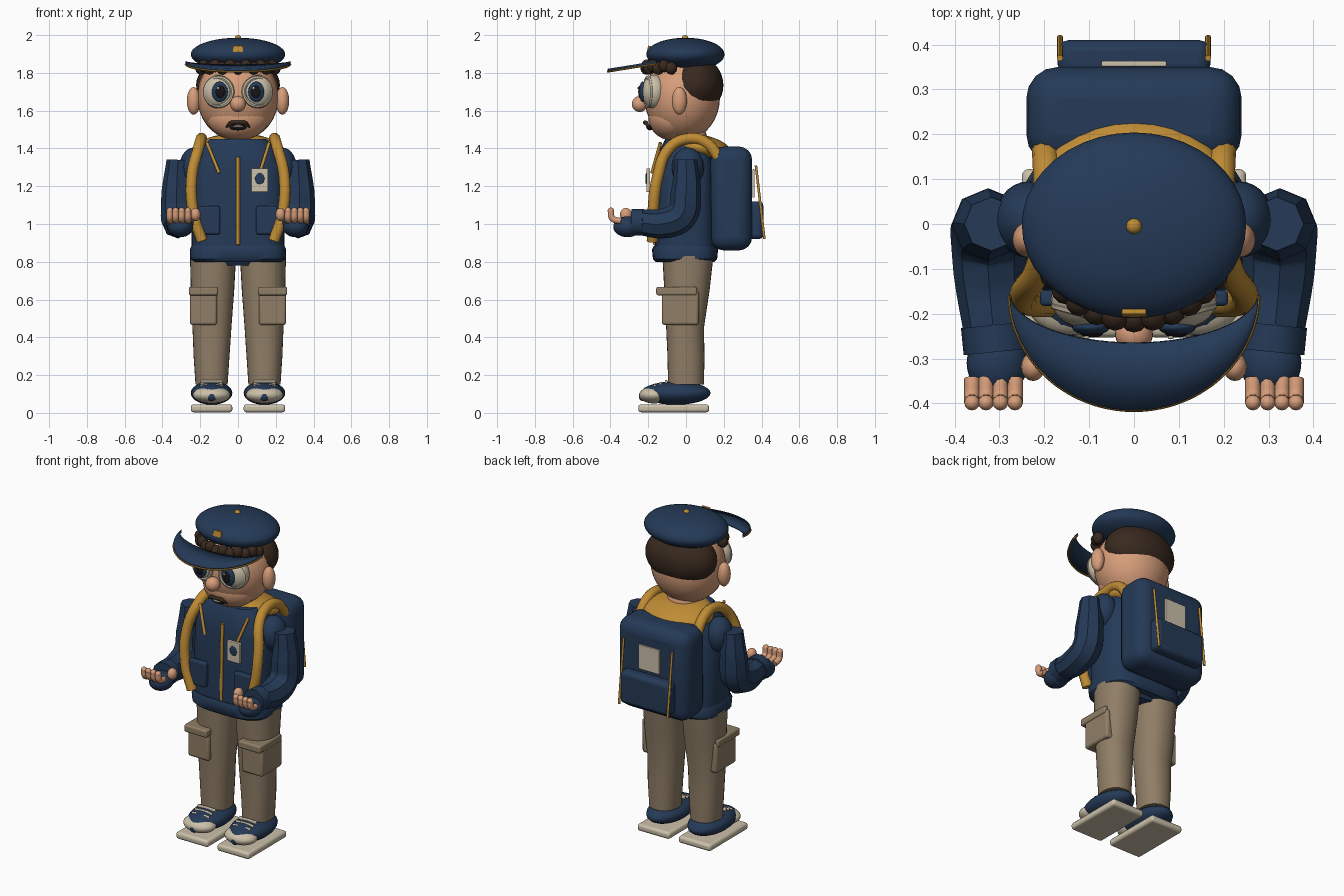
import bpy, bmesh, math
from mathutils import Vector

cube = bpy.data.objects.get("Cube")
if cube:
    bpy.data.objects.remove(cube)


def material(name, rgb):
    m = bpy.data.materials.new(name)
    m.use_nodes = True
    color = (*rgb, 1)
    m.diffuse_color = color
    m.node_tree.nodes["Principled BSDF"].inputs["Base Color"].default_value = color
    return m


navy = material("navy cloth", (.018, .042, .095))
skin = material("warm skin", (.68, .34, .195))
gold = material("ochre", (.52, .26, .035))
khaki = material("khaki", (.28, .21, .135))
brown = material("dark brown hair", (.04, .022, .013))
cream = material("cream", (.6, .53, .4))
black = material("black", (.008, .007, .009))


def finish(ob, name, mat):
    ob.name = name
    ob.data.name = name
    ob.data.materials.clear()
    ob.data.materials.append(mat)
    return ob


def ball(name, loc, radii, mat, rot=(0, 0, 0), seg=28):
    bpy.ops.mesh.primitive_uv_sphere_add(segments=seg, ring_count=seg // 2, location=loc, rotation=rot)
    ob = bpy.context.object
    ob.scale = radii
    return finish(ob, name, mat)


def box(name, loc, size, mat, bevel=.01, rot=(0, 0, 0), seg=3):
    bpy.ops.mesh.primitive_cube_add(size=1, location=loc, rotation=rot)
    ob = bpy.context.object
    ob.scale = size
    bpy.ops.object.transform_apply(location=False, rotation=False, scale=True)
    if bevel:
        mod = ob.modifiers.new("round", "BEVEL")
        mod.width, mod.segments = bevel, seg
    return finish(ob, name, mat)


def tube(name, points, radius, mat, radii=None, res=3):
    cu = bpy.data.curves.new(name, "CURVE")
    cu.dimensions = "3D"
    cu.bevel_depth, cu.bevel_resolution, cu.resolution_u = radius, res, 8
    cu.use_fill_caps = True
    sp = cu.splines.new("BEZIER")
    sp.bezier_points.add(len(points) - 1)
    for i, p in enumerate(points):
        bp = sp.bezier_points[i]
        bp.co = p
        bp.handle_left_type = bp.handle_right_type = "AUTO"
        bp.radius = radii[i] if radii else 1
    ob = bpy.data.objects.new(name, cu)
    bpy.context.collection.objects.link(ob)
    bpy.ops.object.select_all(action="DESELECT")
    ob.select_set(True)
    bpy.context.view_layer.objects.active = ob
    bpy.ops.object.convert(target="MESH")
    return finish(bpy.context.object, name, mat)


def mesh_object(name, bm, mat):
    bmesh.ops.recalc_face_normals(bm, faces=bm.faces)
    me = bpy.data.meshes.new(name)
    bm.to_mesh(me)
    bm.free()
    ob = bpy.data.objects.new(name, me)
    bpy.context.collection.objects.link(ob)
    return finish(ob, name, mat)


def loft(name, rings, mat, power=2.0, n=32):
    """Stack of superellipse rings, each (z, cx, cy, rx, ry)."""
    bm = bmesh.new()
    loops = []
    for z, cx, cy, rx, ry in rings:
        loop = []
        for i in range(n):
            c, s = math.cos(math.tau * i / n), math.sin(math.tau * i / n)
            px = math.copysign(abs(c) ** (2 / power), c)
            py = math.copysign(abs(s) ** (2 / power), s)
            loop.append(bm.verts.new((cx + rx * px, cy + ry * py, z)))
        loops.append(loop)
    for a, b in zip(loops, loops[1:]):
        for i in range(n):
            j = (i + 1) % n
            bm.faces.new((a[i], a[j], b[j], b[i]))
    bm.faces.new(loops[0])
    bm.faces.new(loops[-1])
    return mesh_object(name, bm, mat)


# Jacket
loft("jacket", [(.85, 0, 0, .245, .165), (1.1, 0, 0, .25, .158), (1.3, 0, 0, .24, .15),
                (1.4, 0, 0, .2, .135), (1.45, 0, 0, .15, .11)], navy, 3.2)
loft("jacket_hem", [(.8, 0, -.005, .235, .155), (.815, 0, -.005, .252, .17),
                    (.865, 0, -.005, .255, .175), (.885, 0, -.005, .245, .165)], navy, 3.2)
loft("hips", [(.78, 0, 0, .13, .1), (.84, 0, 0, .2, .14)], navy, 2.5)
tube("jacket_zip", [(0, -.165, .89), (0, -.16, 1.1), (0, -.153, 1.355)], .01, gold)
ball("hood", (0, .07, 1.405), (.215, .17, .07), gold, (math.radians(-10), 0, 0))

# Backpack
box("backpack", (0, .24, 1.135), (.48, .22, .55), navy, .07, seg=4)
box("backpack_pocket", (0, .37, 1.02), (.34, .08, .2), navy, .025)
box("backpack_patch", (0, .357, 1.215), (.145, .012, .15), cream, .003)

# Badge
box("badge", (.115, -.2, 1.232), (.09, .02, .125), cream, .004)
ball("badge_emblem", (.115, -.211, 1.24), (.025, .004, .03), navy, seg=16)

# Head
ball("head", (0, -.02, 1.67), (.215, .2, .23), skin, seg=36)
ball("jaw", (0, -.075, 1.565), (.165, .125, .122), skin)
ball("neck", (0, .01, 1.46), (.1, .1, .08), skin)
ball("hair_back", (0, .045, 1.735), (.222, .153, .155), brown, seg=36)
ball("nose", (0, -.245, 1.635), (.042, .042, .042), skin)
tube("moustache", [(-.062, -.195, 1.512), (-.035, -.212, 1.535), (0, -.218, 1.538),
                   (.035, -.212, 1.535), (.062, -.195, 1.512)], .012, brown, (.4, 1, .8, 1, .4))
ball("mouth", (0, -.19, 1.512), (.045, .02, .016), black, seg=20)
ball("teeth", (0, -.204, 1.516), (.028, .009, .006), cream, seg=16)
for i in range(13):
    a = math.radians(-72 + 12 * i)
    ball("fringe_curl", (.205 * math.sin(a), -.02 - .19 * math.cos(a), 1.825 + .012 * (i % 2)),
         (.032, .032, .035), brown, seg=12)

# Cap
ball("cap_crown", (0, -.003, 1.898), (.25, .207, .088), navy, seg=40)
ball("cap_button", (0, -.005, 1.982), (.018, .018, .018), gold, seg=16)
box("cap_badge", (0, -.198, 1.926), (.055, .012, .036), gold, .003, (math.radians(-12), 0, 0))


def brim_point(a, depth):
    y = -.15 - depth * math.cos(a)
    return Vector((.278 * math.sin(a), y, 1.857 + .16 * (y + .15)))


angles = [math.radians(-88 + 176 * i / 32) for i in range(33)]
bm = bmesh.new()
rows = [[bm.verts.new(brim_point(a, d)) for a in angles] for d in (.115, .19, .265)]
for a, b in zip(rows, rows[1:]):
    for i in range(len(angles) - 1):
        bm.faces.new((a[i], a[i + 1], b[i + 1], b[i]))
brim = mesh_object("cap_brim", bm, navy)
thick = brim.modifiers.new("thickness", "SOLIDIFY")
thick.thickness, thick.offset = .014, 0
tube("brim_trim", [brim_point(a, .264) - Vector((0, 0, .009)) for a in angles[::2]], .005, gold, res=1)

for s, side in ((1, "left"), (-1, "right")):
    # Face details
    ball(side + "_ear", (.235 * s, -.035, 1.652), (.036, .04, .073), skin)
    ball(side + "_eye", (.102 * s, -.168, 1.7), (.083, .066, .09), cream)
    bpy.ops.mesh.primitive_torus_add(major_radius=.074, minor_radius=.012, major_segments=32,
                                     minor_segments=8, location=(.102 * s, -.2, 1.7),
                                     rotation=(math.pi / 2, 0, .25 * s))
    finish(bpy.context.object, side + "_eyelid_ring", cream)
    ball(side + "_iris", (.096 * s, -.23, 1.7), (.042, .018, .054), navy)
    ball(side + "_pupil", (.094 * s, -.244, 1.7), (.025, .009, .033), black, seg=20)
    ball(side + "_eye_glint", (.094 * s - .012, -.253, 1.72), (.007, .004, .008), cream, seg=12)

    # Sleeve and hand
    ball(side + "_shoulder", (.235 * s, .01, 1.3), (.075, .085, .105), navy)
    tube(side + "_sleeve", [(.318 * s, 0, 1.34), (.325 * s, 0, 1.17), (.325 * s, -.025, 1.045),
                            (.322 * s, -.11, 1.005), (.31 * s, -.25, 1.01)], .08, navy,
         (.75, 1, 1.05, 1, .85), res=2)
    tube(side + "_cuff", [(.312 * s, -.225, 1.01), (.306 * s, -.285, 1.01)], .074, navy)
    ball(side + "_palm", (.305 * s, -.31, .985), (.068, .075, .055), navy)
    for x in (.265, .298, .33, .361):
        tube(side + "_finger", [(x * s, -.345, 1.015), (x * s, -.39, 1.03), (x * s, -.398, 1.07)],
             .0175, skin)
        ball(side + "_fingertip", (x * s, -.398, 1.07), (.0175, .0175, .0175), skin, seg=12)
    ball(side + "_thumb", (.225 * s, -.318, 1.05), (.027, .032, .035), skin, seg=16)

    # Straps, lanyard and pack zips
    tube(side + "_strap", [(.2 * s, .2, 1.31), (.195 * s, .1, 1.435), (.195 * s, .0, 1.45),
                           (.21 * s, -.09, 1.4), (.245 * s, -.15, 1.25), (.235 * s, -.175, 1.05),
                           (.19 * s, -.178, .91)], .03, gold)
    tube(side + "_lanyard", [(.165 * s, -.135, 1.43), ((.115 if s > 0 else .1) * s, -.18, 1.27)],
         .009, gold)
    tube(side + "_pack_zip", [(.165 * s, .37, 1.31), (.165 * s, .415, .92)], .007, gold)
    box(side + "_jacket_pocket", (.152 * s, -.165, 1.02), (.115, .035, .15), navy, .01)

    # Trouser leg with cargo pocket
    loft(side + "_trouser_leg", [(.15, .14 * s, .0, .085, .095), (.3, .14 * s, .0, .095, .098),
                                 (.45, .138 * s, -.005, .103, .1), (.65, .135 * s, .005, .115, .12),
                                 (.83, .132 * s, .01, .122, .135)], khaki, 2.2)
    box(side + "_cargo_pocket", (.183 * s, -.03, .555), (.143, .195, .18), khaki, .014)
    box(side + "_cargo_flap", (.183 * s, -.05, .645), (.155, .215, .045), khaki, .01)

    # Shoe
    box(side + "_sole", (.14 * s, -.065, .024), (.22, .375, .042), cream, .015)
    ball(side + "_shoe", (.14 * s, -.055, .105), (.11, .185, .062), navy)
    ball(side + "_toe_cap", (.14 * s, -.17, .095), (.1, .078, .045), cream)
    ball(side + "_toe_mark", (.14 * s, -.228, .088), (.028, .022, .026), navy, seg=16)
    for i in range(3):
        box(side + "_lace", (.14 * s, -.165 + .03 * i, .143 + .011 * i), (.12, .014, .018), cream, .005)

# Smooth shading with kept edges
bpy.ops.object.select_all(action="DESELECT")
for ob in bpy.context.scene.objects:
    if ob.type == "MESH":
        ob.select_set(True)
        bpy.context.view_layer.objects.active = ob
bpy.ops.object.shade_smooth_by_angle(angle=math.radians(40))
